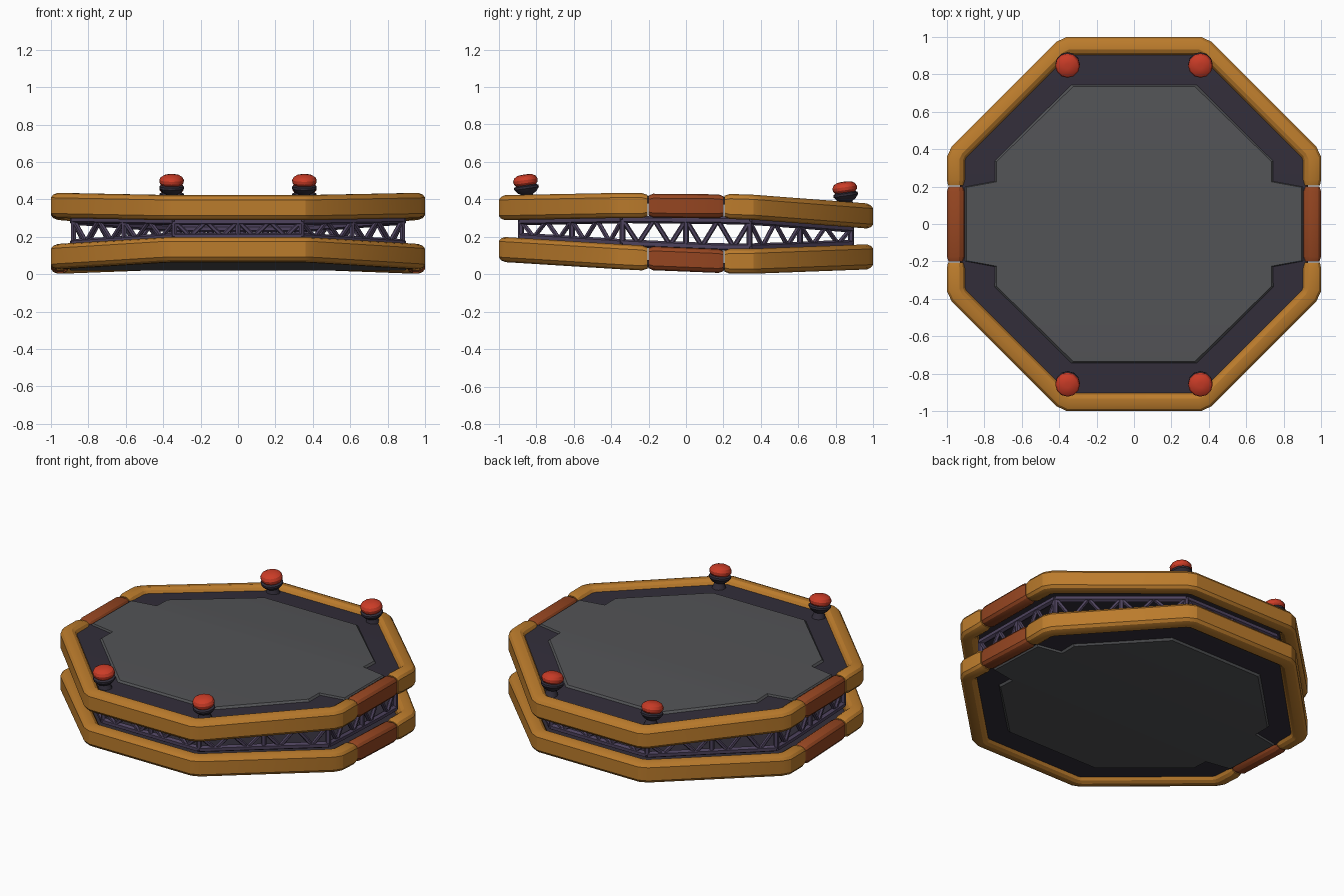
import bpy, bmesh, math
from mathutils import Vector, Matrix

if "Cube" in bpy.data.objects:
    bpy.data.objects.remove(bpy.data.objects["Cube"])

# Height of the gently bent centre surface of each deck, as (y, z) stations
UPPER = [(-1, .355), (-.34, .368), (.2, .363), (.36, .358), (1, .309)]
LOWER = [(-1, .134), (-.34, .093), (-.2, .086), (.2, .07), (.36, .07), (1, .094)]


def height(table, y):
    y = max(-1, min(1, y))
    for (y0, z0), (y1, z1) in zip(table, table[1:]):
        if y <= y1:
            return z0 + (z1 - z0) * (y - y0) / (y1 - y0)


def material(name, r, g, b):
    m = bpy.data.materials.new(name)
    m.diffuse_color = (r, g, b, 1)
    m.use_nodes = True
    m.node_tree.nodes["Principled BSDF"].inputs["Base Color"].default_value = m.diffuse_color
    return m


ORANGE = material("orange", .50, .20, .025)
RUST = material("rust", .30, .06, .015)
FRAME = material("dark_frame", .032, .027, .042)
PANEL = material("panel_grey", .085, .087, .093)
TRUSS = material("truss_purple", .075, .055, .11)
RED = material("lamp_red", .60, .045, .02)


def finish(bm, name, mat, angle=25):
    bmesh.ops.recalc_face_normals(bm, faces=bm.faces)
    me = bpy.data.meshes.new(name)
    bm.to_mesh(me)
    bm.free()
    me.materials.append(mat)
    ob = bpy.data.objects.new(name, me)
    bpy.context.collection.objects.link(ob)
    bpy.ops.object.select_all(action='DESELECT')
    ob.select_set(True)
    bpy.context.view_layer.objects.active = ob
    bpy.ops.object.shade_smooth_by_angle(angle=math.radians(angle))
    return ob


def skin(bm, rings, caps=True):
    loops = [[bm.verts.new(p) for p in r] for r in rings]
    n = len(loops[0])
    for a, b in zip(loops, loops[1:]):
        for i in range(n):
            bm.faces.new((a[i], a[(i + 1) % n], b[(i + 1) % n], b[i]))
    if caps:
        bm.faces.new(loops[0])
        bm.faces.new(loops[-1])


# Chamfered bumper section: (inset from the outer edge, height)
SECTION = [(0, -.042), (0, .042), (.012, .058), (.034, .067), (.066, .067), (.085, .055),
           (.1, .03), (.1, -.03), (.085, -.055), (.066, -.067), (.034, -.067), (.012, -.058)]


def bumper(name, path, table, mat, size=1):
    bm = bmesh.new()
    pts = [Vector(p) for p in path]
    rings = []
    for i, p in enumerate(pts):
        dirs = []
        if i:
            dirs.append((p - pts[i - 1]).normalized())
        if i < len(pts) - 1:
            dirs.append((pts[i + 1] - p).normalized())
        n1, n2 = [Vector((-d.y, d.x)) for d in (dirs[0], dirs[-1])]
        n = (n1 + n2) / (1 + n1.dot(n2))
        s = size * (.84 if i in (0, len(pts) - 1) else 1)
        ring = []
        for d, z in SECTION:
            q = p + n * (.05 + (d - .05) * min(1, s + .04))
            ring.append((q.x, q.y, height(table, q.y) + z * s))
        rings.append(ring)
    skin(bm, rings)
    finish(bm, name, mat)


def plate(name, outer, inset, table, z0, z1, mat):
    # Symmetric plate lofted from (y, half width) rows, with a bevelled z1 face
    bm = bmesh.new()
    rings = []
    for y, w in outer:
        yi = y * (1 - inset * 1.3)
        wi = w - inset
        b, t = height(table, y) + z0, height(table, yi) + z1
        rings.append([(-w, y, b), (w, y, b), (wi, yi, t), (-wi, yi, t)])
    skin(bm, rings)
    finish(bm, name, mat, 10)


half = [(1, -.36), (.975, -.413), (.413, -.975), (.36, -1)]
arc = [(-1, -.205), (-1, -.235)] + [(-x, y) for x, y in half] + half[::-1] + [(1, -.235), (1, -.205)]
clip = [(1, -.2), (1, -.175), (1, .175), (1, .2)]
frame_rows = [(-.93, .375), (-.375, .93), (-.2, .93), (.2, .93), (.375, .93), (.93, .375)]
panel_half = [(.2, .91), (.23, .75), (.34, .75), (.75, .34)]
panel_rows = [(-y, w) for y, w in panel_half[::-1]] + panel_half

# Both decks: bumpers, side clips, frame and inset panel
for deck, table, side in (("upper", UPPER, 1), ("lower", LOWER, -1)):
    bumper(deck + "_front_bumper", arc, table, ORANGE)
    bumper(deck + "_back_bumper", [(-x, -y) for x, y in arc], table, ORANGE)
    bumper(deck + "_right_clip", clip, table, RUST, .95)
    bumper(deck + "_left_clip", [(-x, -y) for x, y in clip], table, RUST, .95)
    plate(deck + "_frame", frame_rows, 0, table, side * .01, side * .038, FRAME)
    plate(deck + "_panel", panel_rows, .015, table, side * .03, side * .05, PANEL)


# Lattice truss between the decks
def beam(bm, a, b, r, sides=6):
    d = b - a
    m = Matrix.Translation((a + b) / 2) @ d.to_track_quat('Z', 'Y').to_matrix().to_4x4()
    bmesh.ops.create_cone(bm, cap_ends=True, segments=sides, radius1=r, radius2=r,
                          depth=d.length, matrix=m)


corners = [(.34, -.88), (.88, -.34), (.88, .34), (.34, .88),
           (-.34, .88), (-.88, .34), (-.88, -.34), (-.34, -.88)]
BAYS = 8
rails, struts = bmesh.new(), bmesh.new()
for i, c in enumerate(corners):
    a, b = Vector(c), Vector(corners[(i + 1) % 8])
    low, top = [], []
    for k in range(BAYS + 1):
        p = a.lerp(b, k / BAYS)
        low.append(Vector((p.x, p.y, height(LOWER, p.y) + .075)))
        top.append(Vector((p.x, p.y, height(UPPER, p.y) - .075)))
    for k in range(BAYS):
        beam(rails, low[k], low[k + 1], .02)
        beam(rails, top[k], top[k + 1], .02)
        zig = (low[k], top[k + 1]) if k % 2 else (top[k], low[k + 1])
        beam(struts, *zig, .013)
        if k % 4 == 0:
            beam(struts, low[k], top[k], .016)
finish(rails, "truss_rails", TRUSS)
finish(struts, "truss_struts", TRUSS)

# Four signal lamps, leaning slightly forward
SOCKET = [(.045, -.01), (.036, .012), (.03, .03), (.05, .042), (.066, .062), (.066, .074), (.05, .082)]
DOME = [(.05, .076), (.064, .092), (.066, .108), (.058, .124), (.04, .135), (.015, .138)]


def lathe(name, profile, matrix, mat, sides=12):
    bm = bmesh.new()
    skin(bm, [[(r * math.cos(math.tau * k / sides), r * math.sin(math.tau * k / sides), z)
               for k in range(sides)] for r, z in profile])
    bm.transform(matrix)
    finish(bm, name, mat, 30)


for fb, y in (("front", -.843), ("back", .862)):
    for lr, x in (("left", -.355), ("right", .355)):
        m = Matrix.Translation((x, y, height(UPPER, y) + .038)) @ Matrix.Rotation(math.radians(8), 4, 'X')
        lathe(f"{fb}_{lr}_lamp_socket", SOCKET, m, FRAME)
        lathe(f"{fb}_{lr}_lamp_dome", DOME, m, RED)
